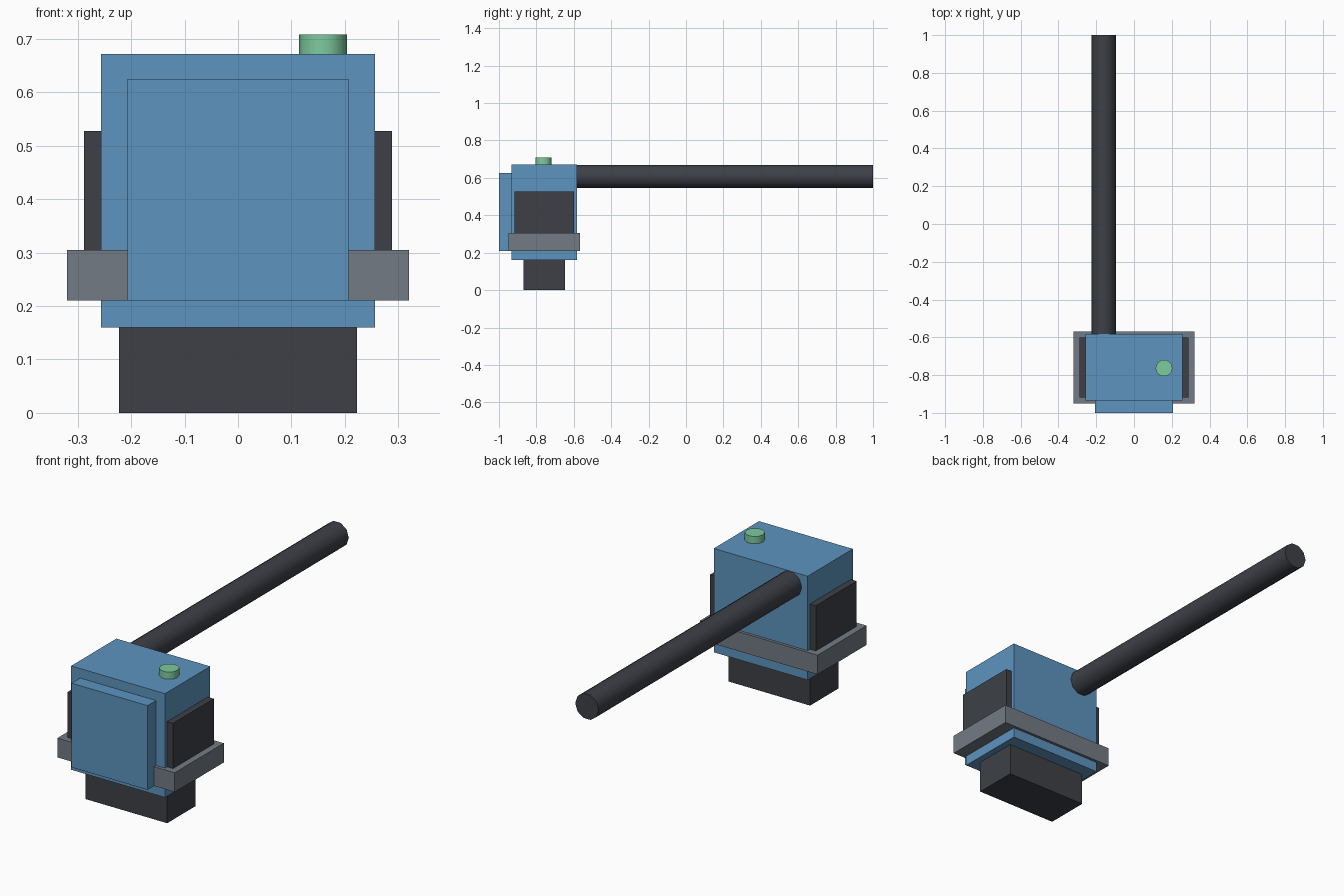
import bpy
import math
from mathutils import Matrix

cube = bpy.data.objects.get("Cube")
if cube:
    bpy.data.objects.remove(cube, do_unlink=True)


def material(name, rgb):
    linear = [((c / 255 + 0.055) / 1.055) ** 2.4 for c in rgb]
    mat = bpy.data.materials.new(name)
    mat.use_nodes = True
    mat.diffuse_color = (*linear, 1)
    mat.node_tree.nodes["Principled BSDF"].inputs["Base Color"].default_value = (*linear, 1)
    return mat


blue = material("blue", (93, 148, 191))
charcoal = material("charcoal", (61, 64, 71))
grey = material("grey", (115, 123, 132))
green = material("green", (126, 203, 158))


def box(name, x, y, z, mat):
    """Box given by its (min, max) range on each axis."""
    spans = (x, y, z)
    bpy.ops.mesh.primitive_cube_add(size=1, location=[sum(s) / 2 for s in spans])
    obj = bpy.context.object
    obj.name = name
    obj.data.transform(Matrix.Diagonal([s[1] - s[0] for s in spans] + [1]))
    obj.data.materials.append(mat)


def cylinder(name, radius, depth, location, rotation, mat):
    """Ten-sided cylinder with smooth sides and sharp rims."""
    bpy.ops.mesh.primitive_cylinder_add(vertices=10, radius=radius, depth=depth, location=location)
    obj = bpy.context.object
    obj.name = name
    # Turn a corner onto the x axis before laying the cylinder down
    obj.data.transform(rotation @ Matrix.Rotation(math.pi / 2, 4, "Z"))
    obj.data.materials.append(mat)
    bpy.ops.object.shade_smooth_by_angle(angle=math.radians(40))


# Blocky housing with its raised front panel
box("body", (-0.256, 0.256), (-0.934, -0.582), (0.16, 0.672), blue)
box("front_panel", (-0.207, 0.207), (-1, -0.934), (0.21, 0.625), blue)

# Foot and surrounding belt
box("base", (-0.223, 0.223), (-0.87, -0.648), (0, 0.16), charcoal)
box("belt", (-0.32, 0.32), (-0.95, -0.568), (0.21, 0.305), grey)

# Side pads
for side, x in (("left", (0.256, 0.288)), ("right", (-0.288, -0.256))):
    box(side + "_pad", x, (-0.918, -0.6), (0.24, 0.528), charcoal)

# Top button and long rear tube
cylinder("button", 0.045, 0.046, (0.159, -0.763, 0.685), Matrix.Identity(4), green)
cylinder("tube", 0.064, 1.6, (-0.16, 0.2, 0.608), Matrix.Rotation(math.pi / 2, 4, "X"), charcoal)
